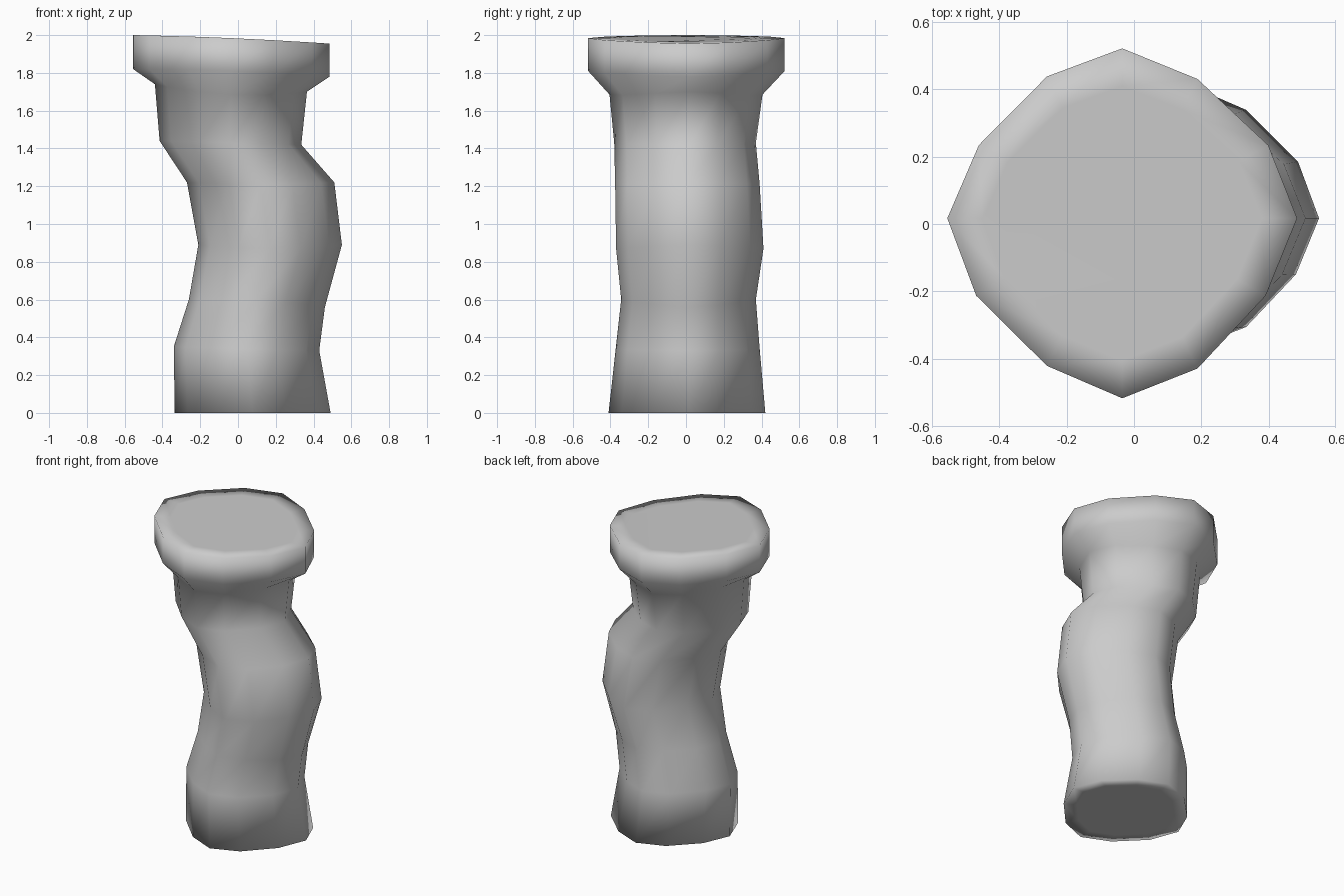
import bpy, bmesh

if "Cube" in bpy.data.objects:
    bpy.data.objects.remove(bpy.data.objects["Cube"])

# Quarter outline of the slightly diamond-shaped 12-sided section
QUARTER = [(1, 0), (0.835, 0.43), (0.43, 0.82)]
OUTLINE = (QUARTER + [(-y, x) for x, y in QUARTER]
           + [(-x, -y) for x, y in QUARTER] + [(y, -x) for x, y in QUARTER])
SIDES = len(OUTLINE)
CENTRE_Y = 0.017

# Each ring: left x, left z, right x, right z, middle z, front y, back y
RINGS = [
    (-0.25, 0.00, 0.40, 0.00, 0.00, -0.32, 0.335),    # inset of the base
    (-0.335, 0.00, 0.49, 0.00, 0.00, -0.41, 0.42),    # foot
    (-0.34, 0.35, 0.43, 0.33, 0.34, -0.372, 0.39),
    (-0.26, 0.60, 0.46, 0.56, 0.60, -0.343, 0.37),
    (-0.21, 0.89, 0.55, 0.89, 0.87, -0.37, 0.41),     # bulge to the right
    (-0.27, 1.22, 0.51, 1.22, 1.21, -0.375, 0.39),
    (-0.415, 1.44, 0.335, 1.42, 1.43, -0.38, 0.37),
    (-0.44, 1.74, 0.365, 1.70, 1.685, -0.405, 0.405),  # neck under the cap
    (-0.555, 1.82, 0.485, 1.78, 1.81, -0.518, 0.522),  # cap lower edge
    (-0.555, 2.00, 0.485, 1.955, 1.984, -0.518, 0.522),  # cap rim
    (-0.45, 1.997, 0.38, 1.96, 1.984, -0.405, 0.41),  # inset of the top
]


def add_ring(bm, xl, zl, xr, zr, zm, yf, yb):
    verts = []
    for u, v in OUTLINE:
        x = (xl + xr) / 2 + u * (xr - xl) / 2
        y = CENTRE_Y + v * (yb - CENTRE_Y if v > 0 else CENTRE_Y - yf)
        # tilt from left to right, bent through the middle height
        z = zm + u * (zr - zl) / 2 + u * u * ((zr + zl) / 2 - zm)
        verts.append(bm.verts.new((x, y, z)))
    return verts


# Wavy column with a flared cap, lofted through the rings
bm = bmesh.new()
rings = [add_ring(bm, *r) for r in RINGS]
for low, high in zip(rings, rings[1:]):
    for i in range(SIDES):
        j = (i + 1) % SIDES
        bm.faces.new((low[i], low[j], high[j], high[i]))
bm.faces.new(rings[0][::-1])
bm.faces.new(rings[-1])
bmesh.ops.recalc_face_normals(bm, faces=bm.faces)
for f in bm.faces:
    f.smooth = True

mesh = bpy.data.meshes.new("wavy_column")
bm.to_mesh(mesh)
bm.free()
column = bpy.data.objects.new("wavy_column", mesh)
bpy.context.collection.objects.link(column)
